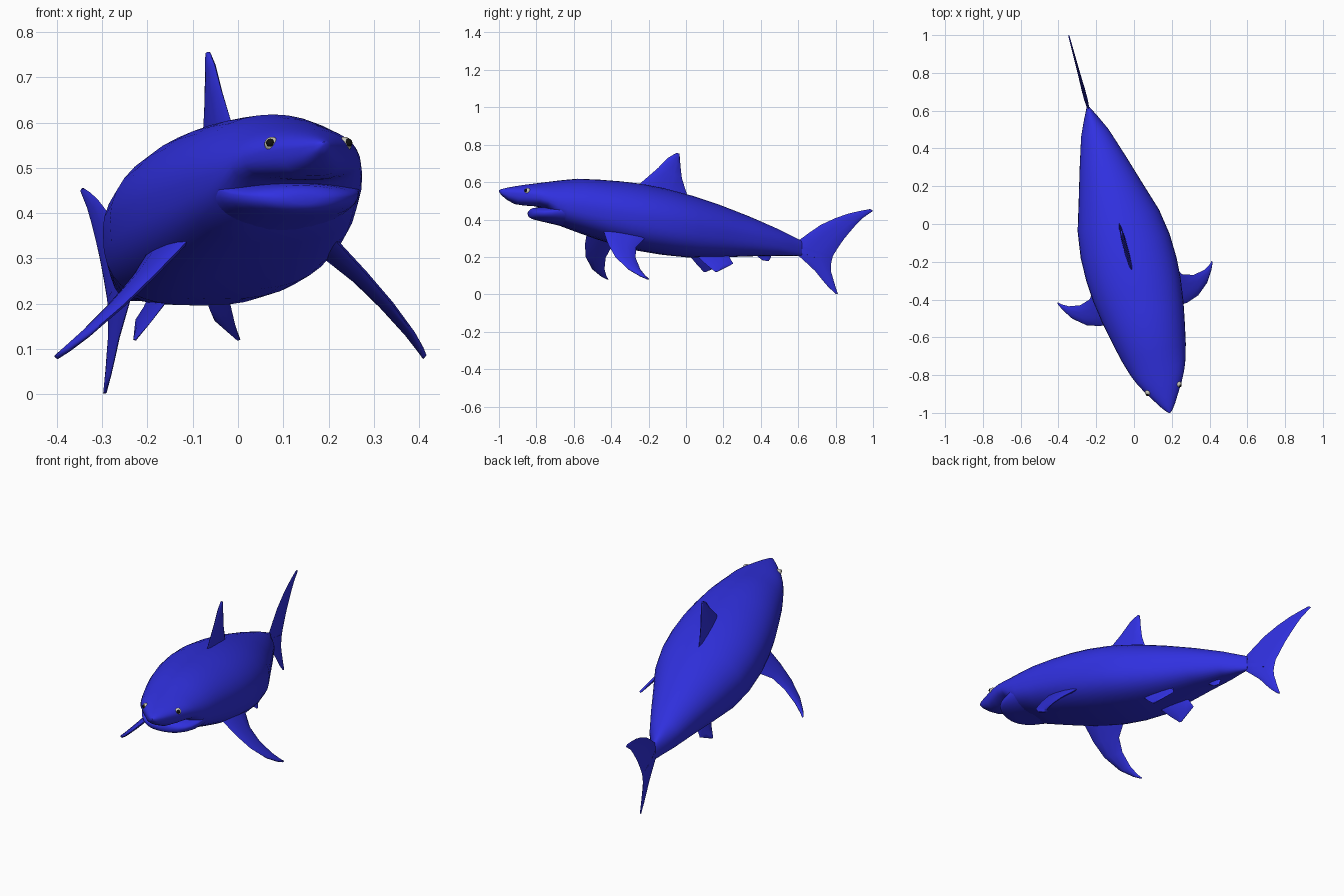
import bpy, bmesh, math
from mathutils import Vector, Matrix

# The animal is modelled along local y, then swung 15 degrees about z
PLACE = Matrix.Translation((-0.078, 0, 0)) @ Matrix.Rotation(math.radians(15), 4, 'Z')


def material(name, col):
    m = bpy.data.materials.new(name)
    m.diffuse_color = (*col, 1)
    return m


BLUE = material("blue_skin", (0.03, 0.03, 0.75))
WHITE = material("eye_white", (0.62, 0.6, 0.52))
BLACK = material("pupil_black", (0.005, 0.005, 0.005))


def finish(name, bm, mat, angle=50):
    bmesh.ops.recalc_face_normals(bm, faces=bm.faces)
    bm.transform(PLACE)
    me = bpy.data.meshes.new(name)
    bm.to_mesh(me)
    bm.free()
    me.materials.append(mat)
    ob = bpy.data.objects.new(name, me)
    bpy.context.collection.objects.link(ob)
    bpy.ops.object.select_all(action='DESELECT')
    bpy.context.view_layer.objects.active = ob
    ob.select_set(True)
    bpy.ops.object.shade_smooth_by_angle(angle=math.radians(angle))
    return ob


def loft(name, rings, mat, angle=50):
    bm = bmesh.new()
    vr = [[bm.verts.new(p) for p in r] for r in rings]
    n = len(vr[0])
    for a, b in zip(vr, vr[1:]):
        for i in range(n):
            bm.faces.new((a[i], a[(i + 1) % n], b[(i + 1) % n], b[i]))
    bm.faces.new(vr[0])
    bm.faces.new(vr[-1])
    return finish(name, bm, mat, angle)


def section(s, hw, top, bot, mid, low=2.7, n=36):
    """Body ring: round above the widest height, fuller below it."""
    ring = []
    for i in range(n):
        a = 2 * math.pi * i / n
        c, d = math.cos(a), math.sin(a)
        e = 1.0 if d >= 0 else 2 / low
        x = math.copysign(abs(c) ** e, c) * hw
        z = mid + math.copysign(abs(d) ** e, d) * (top - mid if d >= 0 else mid - bot)
        ring.append((x, s, z))
    return ring


# Body: position, half width, top, bottom, widest height
body = [(-1.035, .004, .557, .549, .553), (-1.02, .020, .563, .530, .547),
        (-0.99, .042, .570, .506, .543), (-0.945, .070, .578, .482, .540),
        (-0.89, .104, .586, .474, .535), (-0.84, .130, .592, .472, .525),
        (-0.80, .147, .597, .464, .510), (-0.75, .163, .603, .410, .492),
        (-0.70, .177, .609, .370, .482), (-0.60, .199, .618, .334, .468),
        (-0.48, .223, .613, .293, .448), (-0.36, .240, .604, .258, .428),
        (-0.25, .247, .591, .231, .410), (-0.12, .244, .567, .210, .388),
        (0.02, .223, .531, .196, .362), (0.18, .174, .480, .197, .337),
        (0.34, .126, .420, .203, .312), (0.50, .075, .353, .206, .280),
        (0.58, .038, .315, .206, .260), (0.64, .008, .286, .206, .246)]
loft("body", [section(*r) for r in body], BLUE, 60)

# Lower jaw, tucked under the snout
jaw = [(-0.864, .030, .440, .420, .431), (-0.858, .068, .452, .409, .433),
       (-0.842, .100, .461, .401, .436), (-0.815, .127, .465, .394, .438),
       (-0.78, .146, .468, .386, .442), (-0.74, .160, .475, .377, .450),
       (-0.66, .175, .49, .358, .455)]
loft("lower_jaw", [section(*r, low=2.2) for r in jaw], BLUE, 60)


def fin(name, lead, trail, thick, normal, n=10):
    """Lens-section fin lofted from root to tip."""
    rings = []
    k = len(lead) - 1
    nrm = Vector(normal).normalized()
    for i, (a, b) in enumerate(zip(lead, trail)):
        a, b = Vector(a), Vector(b)
        t = thick * (1 - 0.65 * i / k)
        rings.append([a.lerp(b, (1 - math.cos(2 * math.pi * j / n)) / 2)
                      + nrm * t * math.sin(2 * math.pi * j / n) for j in range(n)])
    return loft(name, rings, BLUE, 70)


def flat_fin(name, lead, trail, thick):
    """Fin in the middle plane, given as (y in the side view, z)."""
    up = lambda pts: [(0, y / 0.966, z) for y, z in pts]
    return fin(name, up(lead), up(trail), thick, (1, 0, 0))


flat_fin("dorsal_fin",
         [(-.30, .54), (-.246, .592), (-.15, .675), (-.096, .73), (-.062, .75), (-.05, .756)],
         [(.02, .49), (.002, .545), (-.022, .62), (-.03, .69), (-.033, .735), (-.036, .752)], .014)
flat_fin("second_dorsal_fin", [(.33, .36), (.365, .38), (.39, .383)],
         [(.43, .32), (.426, .35), (.42, .378)], .011)
flat_fin("anal_fin", [(.36, .23), (.385, .2), (.412, .18)],
         [(.44, .23), (.455, .2), (.443, .179)], .010)

# Tail: one sweep from lower tip to upper tip
flat_fin("upper_tail_lobe",
         [(.595, .23), (.60, .286), (.66, .33), (.72, .371), (.80, .408), (.87, .432), (.93, .446), (.985, .456)],
         [(.776, .165), (.785, .205), (.813, .25), (.845, .296), (.877, .335), (.91, .373), (.945, .408), (1.0, .446)], .010)
flat_fin("lower_tail_lobe",
         [(.595, .265), (.60, .208), (.645, .167), (.69, .125), (.73, .075), (.76, .04), (.80, .003)],
         [(.785, .205), (.778, .18), (.774, .15), (.776, .12), (.785, .09), (.795, .055), (.812, .002)], .010)

# Paired fins, mirrored left and right
for side, sx in (("left", -1), ("right", 1)):
    pec = lambda pts: [(sx * (.17 + d), s, .338 - d * 1.02) for d, s in pts]
    fin(side + "_pectoral_fin",
        pec([(-.07, -.515), (0, -.502), (.07, -.495), (.136, -.473), (.2, -.42), (.235, -.365), (.25, -.33)]),
        pec([(-.05, -.26), (.04, -.285), (.085, -.345), (.14, -.362), (.2, -.352), (.235, -.332), (.252, -.317)]),
        .016, (sx, 0, 1))
    pel = lambda pts: [(sx * x, s, z) for x, s, z in pts]
    fin(side + "_pelvic_fin",
        pel([(.055, .0, .24), (.075, .045, .2), (.098, .09, .155), (.119, .13, .12)]),
        pel([(.055, .21, .24), (.075, .225, .19), (.09, .238, .164), (.119, .142, .12)]),
        .010, (sx, 0, .5))

    # Eye and pupil
    for part, pos, rad, mat in (("eye", (.083, -.9, .552), .0165, WHITE),
                                ("pupil", (.089, -.909, .555), .0095, BLACK)):
        bm = bmesh.new()
        bmesh.ops.create_uvsphere(bm, u_segments=16, v_segments=10, radius=rad)
        bmesh.ops.translate(bm, verts=bm.verts, vec=(sx * pos[0], pos[1], pos[2]))
        finish(side + "_" + part, bm, mat)
